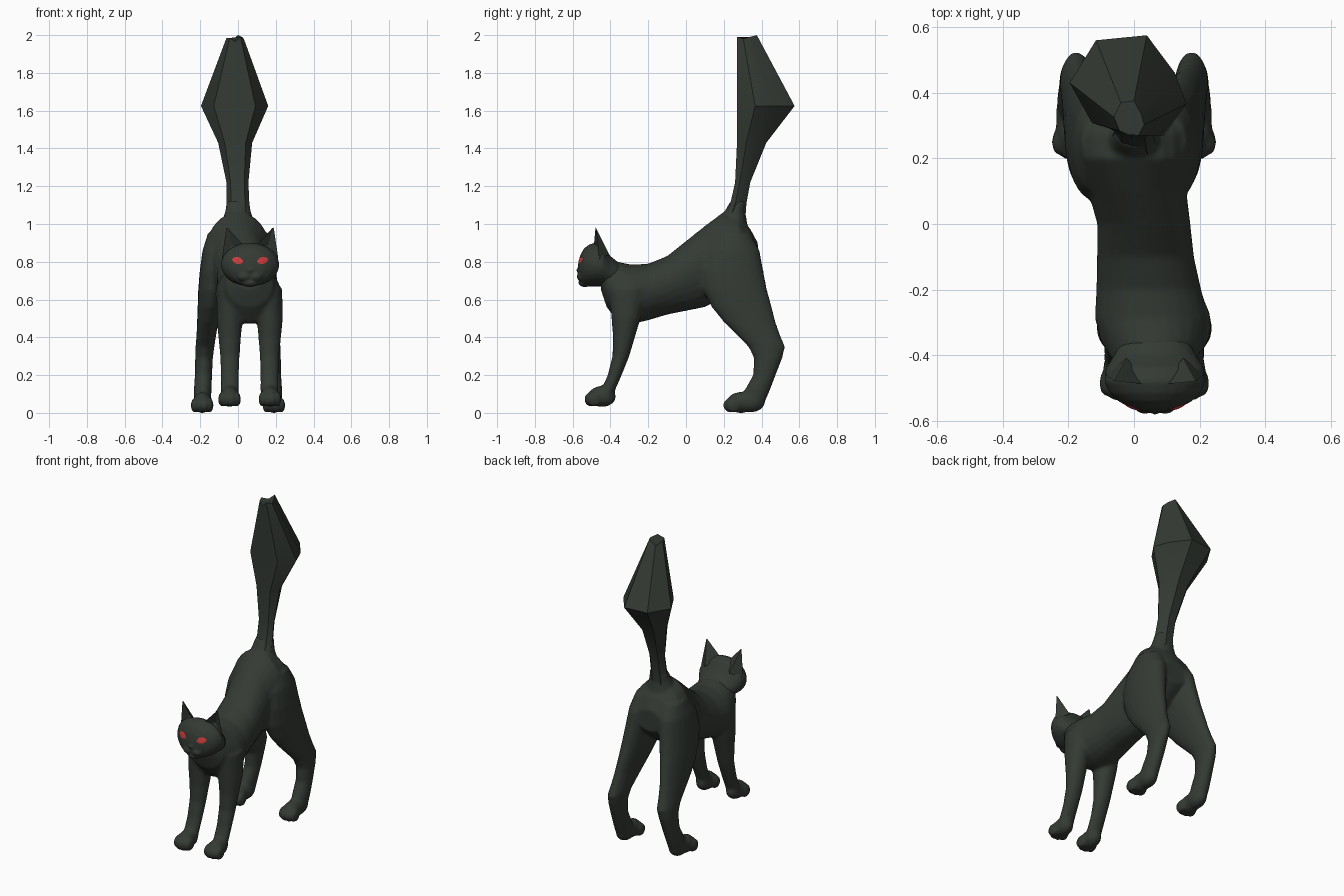
import bpy, bmesh, math
from mathutils import Matrix, Vector

if "Cube" in bpy.data.objects:
    bpy.data.objects.remove(bpy.data.objects["Cube"])


def material(name, color):
    m = bpy.data.materials.new(name)
    m.use_nodes = True
    m.diffuse_color = color
    m.node_tree.nodes["Principled BSDF"].inputs["Base Color"].default_value = color
    return m


FUR = material("dark green black fur", (0.034, 0.042, 0.034, 1))
RED = material("red eye", (0.62, 0.045, 0.045, 1))
HEAD_X = 0.064


def circle(n):
    return [(math.cos(2 * math.pi * i / n), math.sin(2 * math.pi * i / n)) for i in range(n)]


def loft(bm, axis, rings, shape):
    """Rings are (station, low, high, centre x, half width) along y or z."""
    loops = []
    for s, lo, hi, xc, rx in rings:
        loop = []
        for u, v in shape:
            x, t = xc + rx * u, (lo + hi) / 2 + (hi - lo) / 2 * v
            loop.append(bm.verts.new((x, s, t) if axis == "y" else (x, t, s)))
        loops.append(loop)
    n = len(shape)
    for a, b in zip(loops, loops[1:]):
        for i in range(n):
            j = (i + 1) % n
            bm.faces.new((a[i], a[j], b[j], b[i]))
    bm.faces.new(loops[0])
    bm.faces.new(loops[-1])


def ball(bm, center, size):
    bmesh.ops.create_uvsphere(bm, u_segments=20, v_segments=12, radius=1,
                              matrix=Matrix.Translation(center) @ Matrix.Diagonal((*size, 1)))


def finish(bm, name, mat, smooth=True):
    bmesh.ops.recalc_face_normals(bm, faces=bm.faces)
    me = bpy.data.meshes.new(name)
    bm.to_mesh(me)
    bm.free()
    ob = bpy.data.objects.new(name, me)
    bpy.context.collection.objects.link(ob)
    me.materials.append(mat)
    for p in me.polygons:
        p.use_smooth = smooth
    return ob


def blend(ob, voxel, steps):
    """Fuse overlapping volumes into one soft skin."""
    r = ob.modifiers.new("fuse", "REMESH")
    r.mode, r.voxel_size, r.use_smooth_shade = "VOXEL", voxel, True
    s = ob.modifiers.new("soften", "SMOOTH")
    s.factor, s.iterations = 0.5, steps


def paw(bm, x, y, z, w):
    ball(bm, (x, y, z + 0.055), (w * 0.85, 0.075, 0.056))
    for k in (-1.5, -0.5, 0.5, 1.5):
        reach = 0.055 if abs(k) < 1 else 0.04
        ball(bm, (x + k * w * 0.47, y - reach, z + 0.04), (w * 0.33, 0.04, 0.04))


# Torso and neck
bm = bmesh.new()
loft(bm, "y", [
    (-0.45, 0.65, 0.76, 0.06, 0.07), (-0.42, 0.56, 0.80, 0.06, 0.125),
    (-0.36, 0.48, 0.80, 0.06, 0.155), (-0.29, 0.47, 0.785, 0.055, 0.175),
    (-0.20, 0.49, 0.79, 0.045, 0.16), (-0.10, 0.52, 0.83, 0.035, 0.148),
    (0.00, 0.54, 0.91, 0.03, 0.142), (0.10, 0.56, 0.99, 0.01, 0.15),
    (0.20, 0.61, 1.065, 0.0, 0.175), (0.28, 0.67, 1.04, 0.0, 0.175),
    (0.34, 0.72, 0.975, 0.0, 0.14), (0.38, 0.76, 0.90, 0.0, 0.09)], circle(24))

# Legs and paws
for side in (-1, 1):
    front = [(0.66, -0.41, -0.20, 0.102, 0.07), (0.5, -0.395, -0.24, 0.106, 0.07),
             (0.4, -0.387, -0.27, 0.106, 0.06), (0.3, -0.39, -0.30, 0.105, 0.052),
             (0.2, -0.415, -0.34, 0.105, 0.048), (0.12, -0.45, -0.375, 0.105, 0.048),
             (0.06, -0.46, -0.395, 0.105, 0.045)]
    loft(bm, "z", [(z, a, b, 0.062 + side * x, r) for z, a, b, x, r in front], circle(16))
    paw(bm, 0.062 + side * 0.107, -0.445, 0.032, 0.058)
    hind = [(0.95, 0.16, 0.34, 0.085, 0.075), (0.86, 0.09, 0.39, 0.105, 0.083),
            (0.75, 0.07, 0.41, 0.12, 0.083), (0.65, 0.09, 0.43, 0.135, 0.076),
            (0.56, 0.135, 0.455, 0.148, 0.066), (0.48, 0.20, 0.475, 0.16, 0.057),
            (0.41, 0.27, 0.50, 0.168, 0.052), (0.35, 0.33, 0.525, 0.175, 0.05),
            (0.29, 0.36, 0.51, 0.18, 0.047), (0.2, 0.355, 0.475, 0.183, 0.046),
            (0.12, 0.31, 0.445, 0.187, 0.047), (0.04, 0.29, 0.41, 0.188, 0.045)]
    loft(bm, "z", [(z, a, b, side * x, r) for z, a, b, x, r in hind], circle(20))
    paw(bm, side * 0.19, 0.29, 0.0, 0.058)
    ball(bm, (side * 0.188, 0.34, 0.06), (0.05, 0.08, 0.058))

# Soft root of the tail
loft(bm, "z", [(0.93, 0.15, 0.34, 0, 0.11), (1.0, 0.18, 0.325, 0, 0.09),
               (1.06, 0.2, 0.315, 0, 0.07), (1.12, 0.235, 0.32, 0, 0.058)], circle(16))
blend(finish(bm, "body", FUR), 0.01, 5)

# Faceted bushy tail
bm = bmesh.new()
facets = [(-1, 0.05), (-0.55, 0.9), (0.32, 1), (0.8, 0.25),
          (1, -0.37), (0.62, -1), (0, -0.98), (-0.62, -0.75)]
loft(bm, "z", [(1.04, 0.2, 0.315, 0, 0.07), (1.11, 0.235, 0.32, 0, 0.06),
               (1.22, 0.26, 0.34, -0.003, 0.058), (1.43, 0.27, 0.425, -0.015, 0.09),
               (1.625, 0.27, 0.575, -0.018, 0.178), (1.98, 0.27, 0.375, -0.015, 0.046)], facets)
bm.verts.ensure_lookup_table()
for i, v in enumerate(bm.verts[-len(facets):]):
    v.co.z = (1.985, 1.965, 2.0, 1.99, 1.98, 1.99, 1.965, 1.985)[i]
finish(bm, "tail", FUR)
tail = bpy.data.objects["tail"]
bpy.context.view_layer.objects.active = tail
tail.select_set(True)
bpy.ops.object.shade_smooth_by_angle(angle=math.radians(35))
tail.select_set(False)

# Head with cheeks, muzzle, nose and chin
bm = bmesh.new()
loft(bm, "y", [(y, a, b, HEAD_X, r) for y, a, b, r in [
    (-0.572, 0.73, 0.785, 0.025), (-0.56, 0.695, 0.835, 0.075), (-0.54, 0.675, 0.87, 0.112),
    (-0.515, 0.67, 0.89, 0.138), (-0.48, 0.67, 0.902, 0.155), (-0.44, 0.67, 0.885, 0.15),
    (-0.40, 0.66, 0.83, 0.125), (-0.35, 0.66, 0.79, 0.1)]], circle(28))
for side in (-1, 1):
    ball(bm, (HEAD_X + side * 0.03, -0.546, 0.722), (0.038, 0.033, 0.028))
ball(bm, (HEAD_X, -0.535, 0.69), (0.045, 0.035, 0.024))
ball(bm, (HEAD_X, -0.567, 0.755), (0.018, 0.015, 0.012))
head = finish(bm, "head", FUR)
blend(head, 0.007, 3)

for side, word in ((-1, "right"), (1, "left")):
    # Ear: pointed shell with a hollow front
    bm = bmesh.new()
    outer, inner, back, tip, hollow = [
        bm.verts.new((HEAD_X + side * x, y, z)) for x, y, z in (
            (0.152, -0.46, 0.81), (0.025, -0.49, 0.88), (0.085, -0.405, 0.84),
            (0.126, -0.48, 0.99), (0.095, -0.45, 0.885))]
    for tri in ((outer, tip, back), (back, tip, inner), (inner, tip, hollow),
                (hollow, tip, outer), (inner, hollow, outer), (inner, outer, back)):
        bm.faces.new(tri)
    ear = finish(bm, word + "_ear", FUR, smooth=False)
    bev = ear.modifiers.new("soft rim", "BEVEL")
    bev.width, bev.segments = 0.004, 2

    # Eye: almond plate laid on the face
    bm = bmesh.new()
    tilt = side * math.radians(-14)
    mid = bm.verts.new((HEAD_X + side * 0.065, -0.7, 0.806))
    prev = None
    for scale in (0.35, 0.7, 1.0):
        ring = []
        for u, v in circle(20):
            p = Matrix.Rotation(tilt, 3, "Y") @ Vector(
                (u * 0.029 * scale, 0, v * 0.018 * scale * (1 - 0.25 * u * u)))
            ring.append(bm.verts.new(mid.co + p))
        for i in range(20):
            j = (i + 1) % 20
            bm.faces.new((prev[i], prev[j], ring[j], ring[i]) if prev else (mid, ring[j], ring[i]))
        prev = ring
    eye = finish(bm, word + "_eye", RED)
    wrap = eye.modifiers.new("lay on face", "SHRINKWRAP")
    wrap.target, wrap.wrap_method, wrap.wrap_mode = head, "PROJECT", "ABOVE_SURFACE"
    wrap.use_project_y, wrap.use_positive_direction, wrap.use_negative_direction = True, True, False
    wrap.offset = 0.004
    if sum(f.normal.y for f in eye.data.polygons) > 0:
        eye.data.flip_normals()
        wrap.use_positive_direction = True
